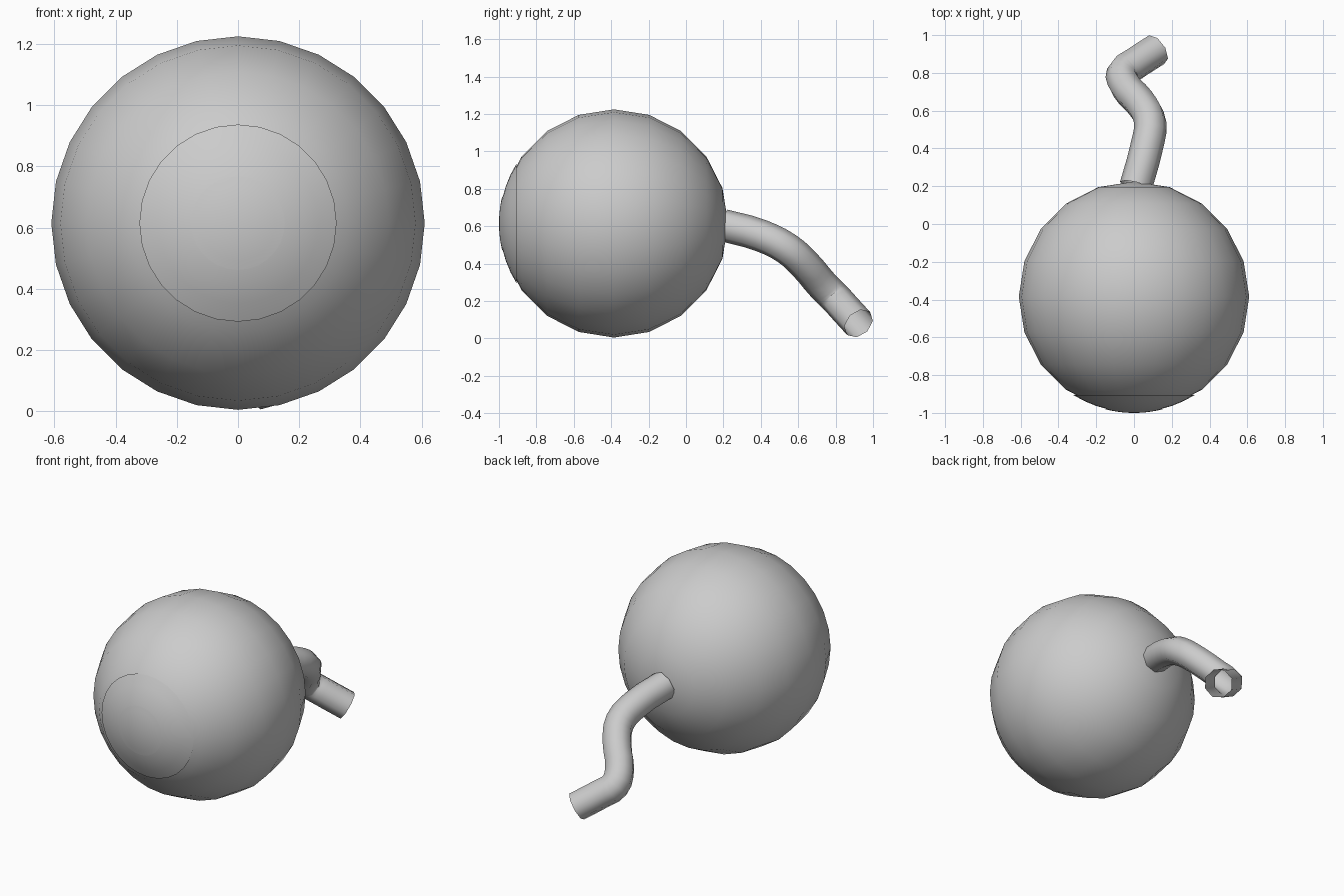
import bpy, bmesh, math
from mathutils import Matrix, Vector

if "Cube" in bpy.data.objects:
    bpy.data.objects.remove(bpy.data.objects["Cube"])

RADIUS = 0.61
CENTRE = Vector((0, -0.385, 0.615))
SIDES = 28

grey = bpy.data.materials.new("plain grey")
grey.use_nodes = True
grey.diffuse_color = (0.6, 0.6, 0.6, 1)
grey.node_tree.nodes["Principled BSDF"].inputs["Base Color"].default_value = (0.6, 0.6, 0.6, 1)


def finish(name, bm):
    """Turn a bmesh into a smooth grey object."""
    bmesh.ops.recalc_face_normals(bm, faces=bm.faces)
    mesh = bpy.data.meshes.new(name)
    bm.to_mesh(mesh)
    bm.free()
    mesh.materials.append(grey)
    mesh.shade_smooth()
    obj = bpy.data.objects.new(name, mesh)
    bpy.context.collection.objects.link(obj)
    return obj


def cap(name, rim, lift, rings=5):
    """Thin dome lying on the front of the ball, spun about the y axis."""
    bm = bmesh.new()
    top = math.asin(rim / RADIUS)
    profile = []
    for i in range(rings + 1):
        a = top * i / rings
        offset = Vector((RADIUS * math.sin(a), -RADIUS * math.cos(a) - lift, 0))
        profile.append(bm.verts.new(CENTRE + offset))
    edges = [bm.edges.new(pair) for pair in zip(profile, profile[1:])]
    bmesh.ops.spin(bm, geom=profile + edges, cent=CENTRE, axis=(0, 1, 0),
                   angle=math.tau, steps=SIDES)
    bmesh.ops.remove_doubles(bm, verts=bm.verts, dist=0.0005)
    bmesh.ops.recalc_face_normals(bm, faces=bm.faces)
    if sum(f.normal.y * f.calc_area() for f in bm.faces) > 0:
        bmesh.ops.reverse_faces(bm, faces=bm.faces)
    mesh = bpy.data.meshes.new(name)
    bm.to_mesh(mesh)
    bm.free()
    mesh.materials.append(grey)
    mesh.shade_smooth()
    bpy.context.collection.objects.link(bpy.data.objects.new(name, mesh))


# Eyeball, with its poles facing front and back
ball = bmesh.new()
bmesh.ops.create_uvsphere(ball, u_segments=SIDES, v_segments=10, radius=RADIUS,
                          matrix=Matrix.Translation(CENTRE) @ Matrix.Rotation(math.pi / 2, 4, 'X'))
finish("eyeball", ball)

# Iris and pupil
cap("iris", 0.322, 0.002)
cap("pupil", 0.153, 0.005)

# Winding open nerve tube behind the ball
path = [(0.01, 0.2, 0.605), (0.065, 0.4, 0.55), (0.085, 0.54, 0.48),
        (0.035, 0.64, 0.39), (-0.045, 0.73, 0.285),
        (-0.06, 0.8, 0.215), (0.0, 0.845, 0.165), (0.12, 0.923, 0.08)]
curve = bpy.data.curves.new("nerve path", 'CURVE')
curve.dimensions = '3D'
curve.bevel_depth = 0.087
curve.bevel_resolution = 2
curve.resolution_u = 3
spline = curve.splines.new('BEZIER')
spline.bezier_points.add(len(path) - 1)
for point, co in zip(spline.bezier_points, path):
    point.co = co
    point.handle_left_type = point.handle_right_type = 'AUTO'
curve.materials.append(grey)
nerve = bpy.data.objects.new("optic_nerve", curve)
bpy.context.collection.objects.link(nerve)
bpy.ops.object.select_all(action='DESELECT')
nerve.select_set(True)
bpy.context.view_layer.objects.active = nerve
bpy.ops.object.convert(target='MESH')
bpy.ops.object.shade_smooth()
